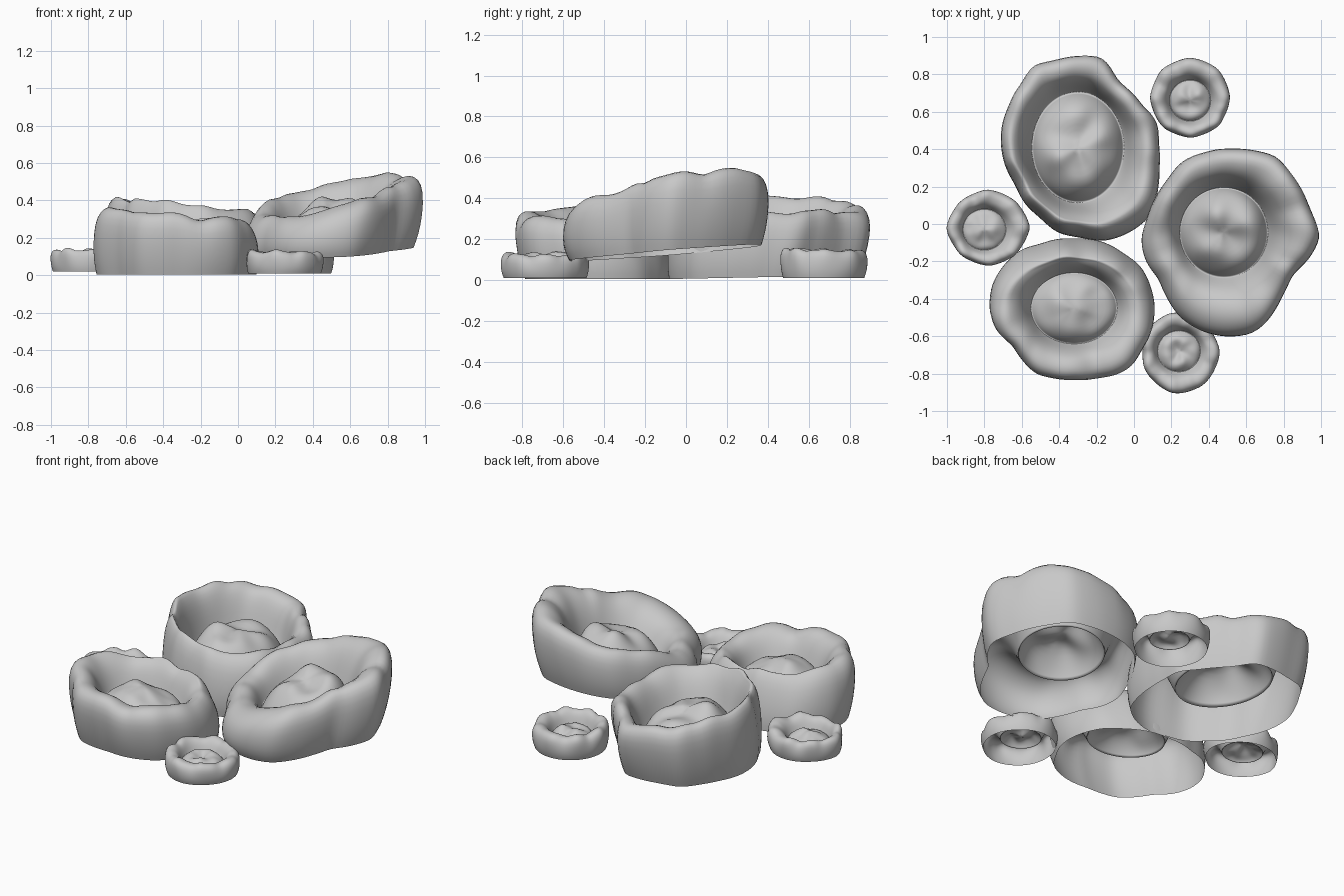
import bpy, bmesh, math
from mathutils import Vector, noise

cube = bpy.data.objects.get("Cube")
if cube:
    bpy.data.objects.remove(cube, do_unlink=True)

stone = bpy.data.materials.new("pale_grey")
stone.use_nodes = True
grey = (0.58, 0.58, 0.58, 1)
stone.diffuse_color = grey
stone.node_tree.nodes["Principled BSDF"].inputs["Base Color"].default_value = grey

SEGMENTS = 48
# Outer wall: (blend from inner seam to outline, height)
OUTER = [(.87, 0), (.95, .18), (1, .45), (.98, .75), (.87, .92), (.7, 1)]
# Inner wall: (blend from inner seam to outline, share of the drop to the seam)
INNER = [(.5, .05), (.34, .18), (.2, .42), (.1, .7), (.03, .92)]
# Domed floor: (scale of the inner seam, share of the rise to the crown)
FLOOR = [(1, 0), (.94, .25), (.82, .57), (.62, .84), (.42, .96), (.2, 1)]


def radius_at(radii, turn):
    """Read a radius from values spaced evenly around the outline."""
    pos = turn * len(radii)
    i = int(pos)
    f = pos - i
    return radii[i % len(radii)] * (1 - f) + radii[(i + 1) % len(radii)] * f


def cup(name, centre, radii, seam_centre, seam_size, top, top_slope, bottom,
        bottom_slope=(0, 0), flare=0, lean=(0, 0), lobes=0, seam=.45, crown=.75, mouth=1):
    centre, seam_centre, lean = Vector(centre), Vector(seam_centre), Vector(lean)
    top_slope, bottom_slope = Vector(top_slope), Vector(bottom_slope)
    size = sum(radii) / len(radii)
    bm = bmesh.new()
    crease = bm.edges.layers.float.new("crease_edge")

    def lump(p, freq):
        q = p * freq / size
        return noise.noise(Vector((q.x, q.y, size * 9)))

    def place(p, v, wave):
        d = p - centre
        low = bottom + bottom_slope.dot(d)
        high = top + top_slope.dot(d)
        return bm.verts.new((p.x, p.y, low + (high - low) * v + wave))

    def seam_point(ray):
        return seam_centre + Vector((ray.x * seam_size[0], ray.y * seam_size[1]))

    rays = [Vector((math.cos(a), math.sin(a)))
            for a in (math.tau * i / SEGMENTS for i in range(SEGMENTS))]
    rings = []
    # Wavy wall and lip, with scallops on the small cups
    wall = OUTER + [(t ** mouth, 1 - drop * (1 - seam)) for t, drop in INNER]
    for k, (t, v) in enumerate(wall):
        ring = []
        for i, ray in enumerate(rays):
            turn = i / SEGMENTS
            edge = centre + ray * radius_at(radii, turn) * 1.01
            outer = k < len(OUTER)
            p = seam_point(ray).lerp(edge, t + (flare * (.5 - v) if outer else 0))
            if outer:
                p += lean * (v - .5) * t
            scallop = math.sin(lobes * math.tau * turn + size * 7) if lobes else 0
            strength = max(0, v - .3)
            rough = lump(centre + ray * size, 3)
            fine = lump(centre + ray * size, 6.5)
            p += ray * size * strength * t * (scallop * .06 + rough * .04 + fine * .04)
            wave = size * strength * min(1, t * 2) * (rough * .1 + scallop * .05 + fine * .05)
            ring.append(place(p, v, wave))
        rings.append(ring)
    # Lumpy domed floor
    for scale, rise in FLOOR:
        ring = []
        for ray in rays:
            p = seam_centre.lerp(seam_point(ray), scale)
            wave = lump(p, 3.2) * size * .16 * min(1, 2 * (1 - scale))
            ring.append(place(p, seam + (crown - seam) * rise, wave))
        rings.append(ring)

    for k in range(len(rings) - 1):
        for i in range(SEGMENTS):
            j = (i + 1) % SEGMENTS
            bm.faces.new((rings[k][i], rings[k][j], rings[k + 1][j], rings[k + 1][i]))
    tip = place(seam_centre, crown, lump(seam_centre, 3.2) * size * .16)
    for i in range(SEGMENTS):
        bm.faces.new((rings[-1][i], rings[-1][(i + 1) % SEGMENTS], tip))
    # Keep the seam between wall and floor crisp
    seam_ring = rings[len(wall)]
    for i in range(SEGMENTS):
        bm.edges.get((seam_ring[i], seam_ring[(i + 1) % SEGMENTS]))[crease] = 1

    mesh = bpy.data.meshes.new(name)
    bm.to_mesh(mesh)
    bm.free()
    mesh.materials.append(stone)
    for face in mesh.polygons:
        face.use_smooth = True
    obj = bpy.data.objects.new(name, mesh)
    bpy.context.collection.objects.link(obj)
    soft = obj.modifiers.new("soften", 'SUBSURF')
    soft.levels = soft.render_levels = 1


# Three large cups
cup("back_large_cup", (-.29, .42),
    [.42, .43, .39, .385, .4, .48, .47, .465, .49, .45, .43, .43,
     .42, .41, .4, .42, .43, .47, .48, .52, .53, .53, .48, .44],
    (-.3, .41), (.245, .295), .375, (-.12, -.03), .015, (0, .02),
    lean=(0, .06), seam=.33, crown=.78, mouth=.85)
cup("left_tilted_cup", (.5, -.08),
    [.49, .47, .47, .48, .51, .49, .48, .48, .48, .45, .44, .44,
     .46, .45, .42, .45, .49, .51, .52, .52, .47, .42, .39, .44],
    (.48, -.045), (.235, .24), .425, (.22, .18), .135, (.03, .08),
    lean=(.03, .02), seam=.33, crown=.87)
cup("front_large_cup", (-.32, -.45),
    [.43, .42, .41, .38, .37, .36, .35, .36, .37, .41, .43, .45,
     .45, .43, .38, .39, .4, .38, .37, .39, .41, .43, .42, .43],
    (-.32, -.45), (.23, .19), .32, (-.08, 0), .005,
    flare=.12, lean=(0, -.07), seam=.5, crown=.78)

# Three small scalloped cups
cup("front_small_cup", (.245, -.685), [.21, .2, .21, .21, .2, .21, .22, .21],
    (.24, -.68), (.115, .11), .13, (-.03, 0), .01, lobes=7)
cup("right_small_cup", (-.78, -.02), [.22, .2, .2, .2, .22, .2, .2, .2],
    (-.8, -.03), (.115, .11), .14, (.03, 0), .02, lobes=8)
cup("back_small_cup", (.3, .675), [.21],
    (.3, .66), (.11, .11), .15, (0, -.03), .01, lobes=8)
